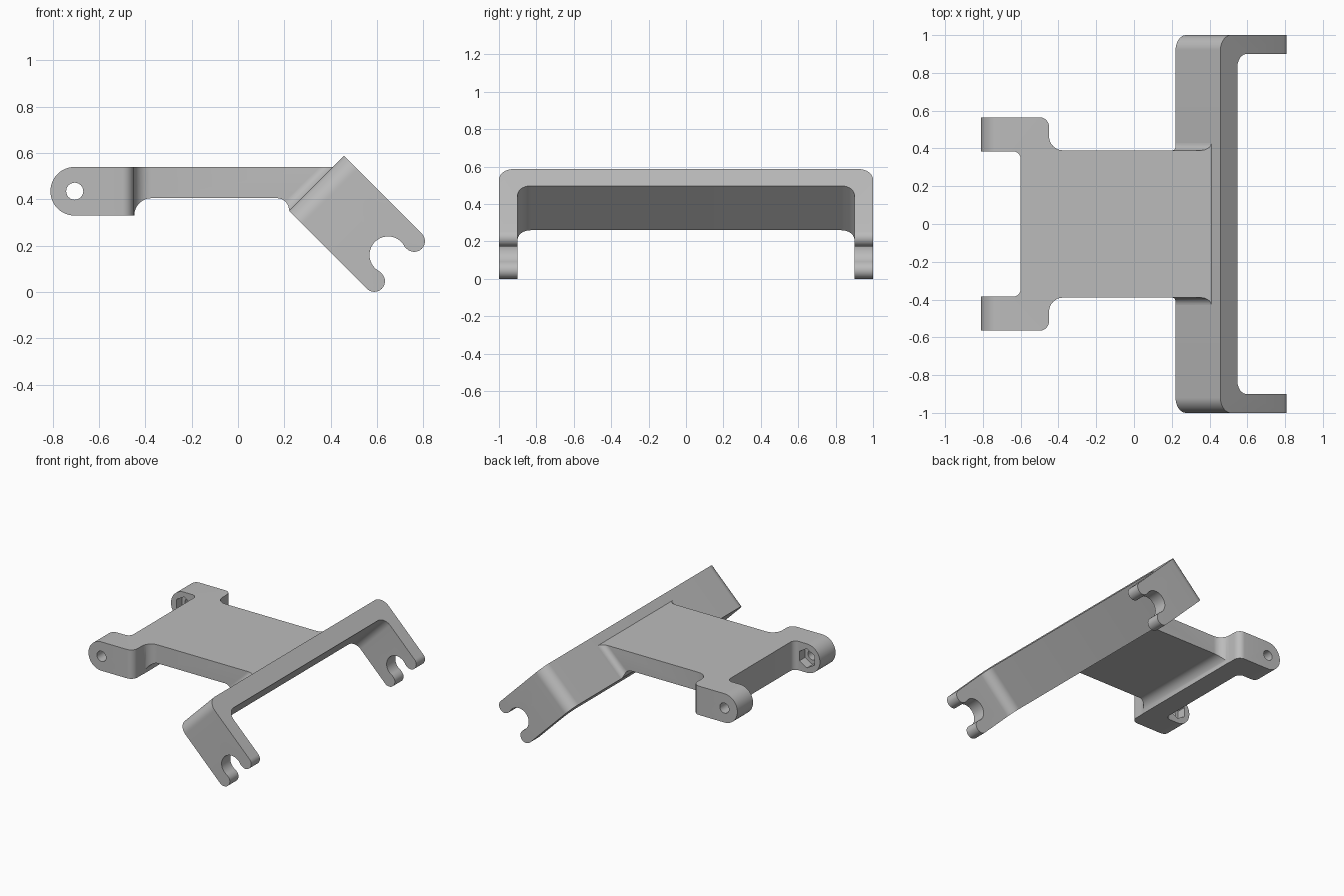
import bpy, bmesh, math
from mathutils import Vector

cube = bpy.data.objects.get("Cube")
if cube:
    bpy.data.objects.remove(cube, do_unlink=True)

grey = bpy.data.materials.new("plain grey")
grey.use_nodes = True
grey.diffuse_color = (0.5, 0.5, 0.5, 1)
grey.node_tree.nodes["Principled BSDF"].inputs["Base Color"].default_value = (0.5, 0.5, 0.5, 1)

X, Y, Z = Vector((1, 0, 0)), Vector((0, 1, 0)), Vector((0, 0, 1))
U, V = (X - Z).normalized(), (X + Z).normalized()   # tilted yoke axes
CORNER = Vector((0.22, 0, 0.35))                    # yoke lower rear edge
ZERO = Vector((0, 0, 0))


def arc(cx, cy, r, start, end, steps=12):
    angles = [math.radians(start + (end - start) * i / steps) for i in range(steps + 1)]
    return [(cx + r * math.cos(a), cy + r * math.sin(a)) for a in angles]


def mirror(points):
    """Close a half outline across the centre line."""
    return points + [(a, -b) for a, b in reversed(points)]


def prism(name, points, origin, a, b, n, low, high):
    """Extrude an outline in the plane a, b along n."""
    bm = bmesh.new()
    face = bm.faces.new([bm.verts.new(origin + a * p + b * q + n * low) for p, q in points])
    side = bmesh.ops.extrude_face_region(bm, geom=[face])
    verts = [g for g in side["geom"] if isinstance(g, bmesh.types.BMVert)]
    bmesh.ops.translate(bm, verts=verts, vec=n * (high - low))
    bmesh.ops.recalc_face_normals(bm, faces=bm.faces[:])
    mesh = bpy.data.meshes.new(name)
    bm.to_mesh(mesh)
    bm.free()
    mesh.materials.append(grey)
    obj = bpy.data.objects.new(name, mesh)
    bpy.context.collection.objects.link(obj)
    return obj


def combine(obj, tool, operation):
    mod = obj.modifiers.new(operation.lower(), "BOOLEAN")
    mod.operation, mod.object, mod.solver = operation, tool, "EXACT"
    bpy.context.view_layer.objects.active = obj
    bpy.ops.object.modifier_apply(modifier=mod.name)
    bpy.data.objects.remove(tool, do_unlink=True)


def smooth(obj):
    bpy.ops.object.select_all(action="DESELECT")
    obj.select_set(True)
    bpy.context.view_layer.objects.active = obj
    bpy.ops.object.shade_smooth_by_angle(angle=math.radians(30))


# Base plate with lugs: plan outline
plan = mirror([(-0.6, 0)][1:] + arc(-0.64, 0.345, 0.04, 0, 90, 8)
              + [(-0.9, 0.385), (-0.9, 0.565)]
              + arc(-0.5, 0.515, 0.05, 90, 0, 8)
              + arc(-0.375, 0.465, 0.075, 180, 270)
              + [(0.5, 0.39)])
base = prism("base_plate", plan, ZERO, X, Y, Z, 0.2, 0.7)

# Blends where the plate meets the yoke
for s in (1, -1):
    blend = [(0.03, 0.3 * s), (0.03, 0.43 * s)]
    blend += [(p, q * s) for p, q in arc(-0.04, 0.43, 0.04, 0, -90, 8)]
    blend += [(-0.04, 0.3 * s)]
    combine(base, prism("blend", blend, CORNER, U, Y, V, -0.1, 0.4), "UNION")

# Trim the plate to its side outline
side = (arc(-0.705, 0.435, 0.105, 90, 270, 24)
        + arc(-0.373, 0.33, 0.075, 180, 90)
        + arc(0.168, 0.353, 0.052, 90, 0)
        + [(0.26, 0.36), (0.44, 0.54)])
combine(base, prism("side_trim", side, ZERO, X, Z, Y, -1.1, 1.1), "INTERSECT")

# Pin hole and hexagonal nut pockets on the inner lug faces
hole = arc(-0.705, 0.435, 0.037, 0, 345, 23)
combine(base, prism("pin_hole", hole, ZERO, X, Z, Y, -0.8, 0.8), "DIFFERENCE")
hexagon = arc(-0.705, 0.435, 0.07, 30, 330, 5)
combine(base, prism("nut_pocket", hexagon, ZERO, X, Z, Y, -0.45, 0.45), "DIFFERENCE")
smooth(base)

# Tilted yoke: U-shaped outline
u_shape = mirror([(0.7, 1), *arc(0.08, 0.92, 0.08, 90, 180)])
inner = mirror(arc(0.197, 0.83, 0.07, 180, 90) + [(0.7, 0.9)])
half = len(inner) // 2
u_shape += inner[half:] + inner[:half]
yoke = prism("yoke", u_shape, CORNER, U, Y, V, -0.1, 0.5)

# Trim the arms to rounded prongs around an open round slot
bite = math.degrees(math.asin(0.076 / 0.08))
prongs = ([(-0.1, 0)] + arc(0.475, 0.046, 0.046, -90, 90, 16)
          + arc(0.437, 0.168, 0.08, -bite, bite - 360, 32)
          + arc(0.475, 0.29, 0.046, -90, 90, 16) + [(-0.1, 0.336)])
combine(yoke, prism("prong_trim", prongs, CORNER, U, V, Y, -1.1, 1.1), "INTERSECT")
smooth(yoke)
